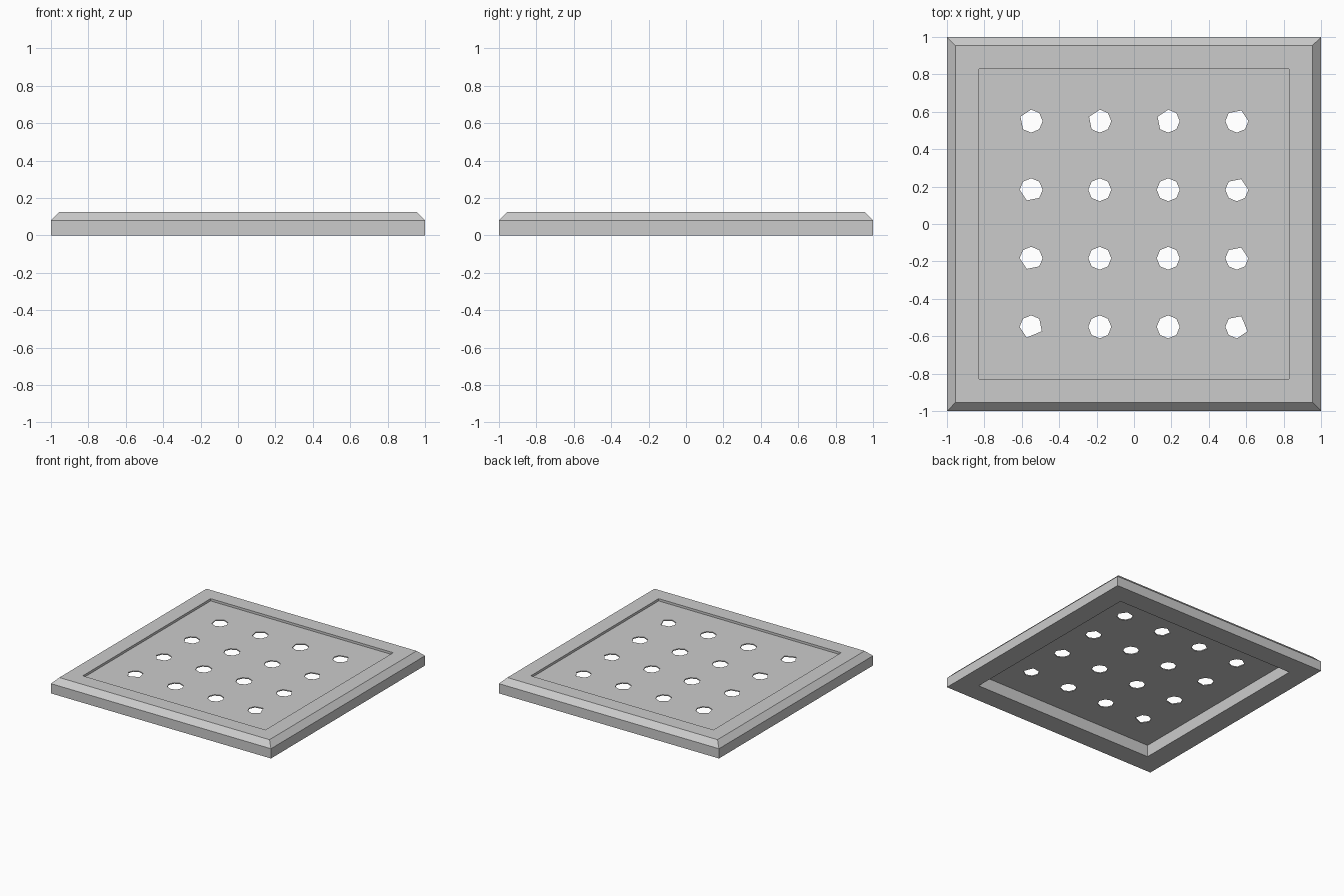
import bpy, bmesh, math

if "Cube" in bpy.data.objects:
    bpy.data.objects.remove(bpy.data.objects["Cube"])

INNER = 0.83          # half width of the recessed opening
PANEL_Z = (0.098, 0.106)
HOLE_R = 0.0615
HOLE_POS = (-0.55, -0.183, 0.183, 0.55)


def square_frame(name, profile):
    """Sweep a closed (half width, z) profile around a square."""
    bm = bmesh.new()
    rings = [[bm.verts.new((sx * w, sy * w, z))
              for sx, sy in ((-1, -1), (1, -1), (1, 1), (-1, 1))]
             for w, z in profile]
    for i, a in enumerate(rings):
        b = rings[(i + 1) % len(rings)]
        for k in range(4):
            n = (k + 1) % 4
            bm.faces.new((a[k], a[n], b[n], b[k]))
    bmesh.ops.recalc_face_normals(bm, faces=bm.faces)
    mesh = bpy.data.meshes.new(name)
    bm.to_mesh(mesh)
    bm.free()
    obj = bpy.data.objects.new(name, mesh)
    bpy.context.collection.objects.link(obj)
    return obj


def add_outline(curve, points):
    spline = curve.splines.new('POLY')
    spline.points.add(len(points) - 1)
    for p, (x, y) in zip(spline.points, points):
        p.co = (x, y, 0, 1)
    spline.use_cyclic_u = True


def hole_outline(cx, cy, merged):
    """Octagon; each index in merged joins that corner with the next one."""
    steps = [i for i in range(8) if i not in merged and (i - 1) % 8 not in merged]
    steps = sorted(steps + [i + 0.5 for i in merged])
    return [(cx + HOLE_R * math.cos(s * math.pi / 4),
             cy + HOLE_R * math.sin(s * math.pi / 4)) for s in steps]


def merged_corners(col, row):
    """Simplified corners of the holes along the border of the grid."""
    if col == 3:
        return (1, 7) if row == 0 else (1,)
    if row == 3:
        return (3,)
    if col == 0:
        return (5, 7) if row == 0 else (5,)
    return ()


# Chamfered outer frame, open underneath
square_frame("outer_frame", [(1, 0), (1, 0.08), (0.955, 0.125),
                             (INNER, 0.125), (INNER, 0)])

# Thin recessed panel with a 4 x 4 grid of holes
curve = bpy.data.curves.new("perforated_panel", 'CURVE')
curve.dimensions = '2D'
curve.fill_mode = 'BOTH'
curve.extrude = (PANEL_Z[1] - PANEL_Z[0]) / 2
add_outline(curve, [(-INNER, -INNER), (INNER, -INNER), (INNER, INNER), (-INNER, INNER)])
for col, x in enumerate(HOLE_POS):
    for row, y in enumerate(HOLE_POS):
        add_outline(curve, hole_outline(x, y, merged_corners(col, row)))
panel = bpy.data.objects.new("perforated_panel", curve)
panel.location.z = sum(PANEL_Z) / 2
bpy.context.collection.objects.link(panel)
bpy.context.view_layer.objects.active = panel
panel.select_set(True)
bpy.ops.object.convert(target='MESH')
bpy.ops.object.shade_flat()
